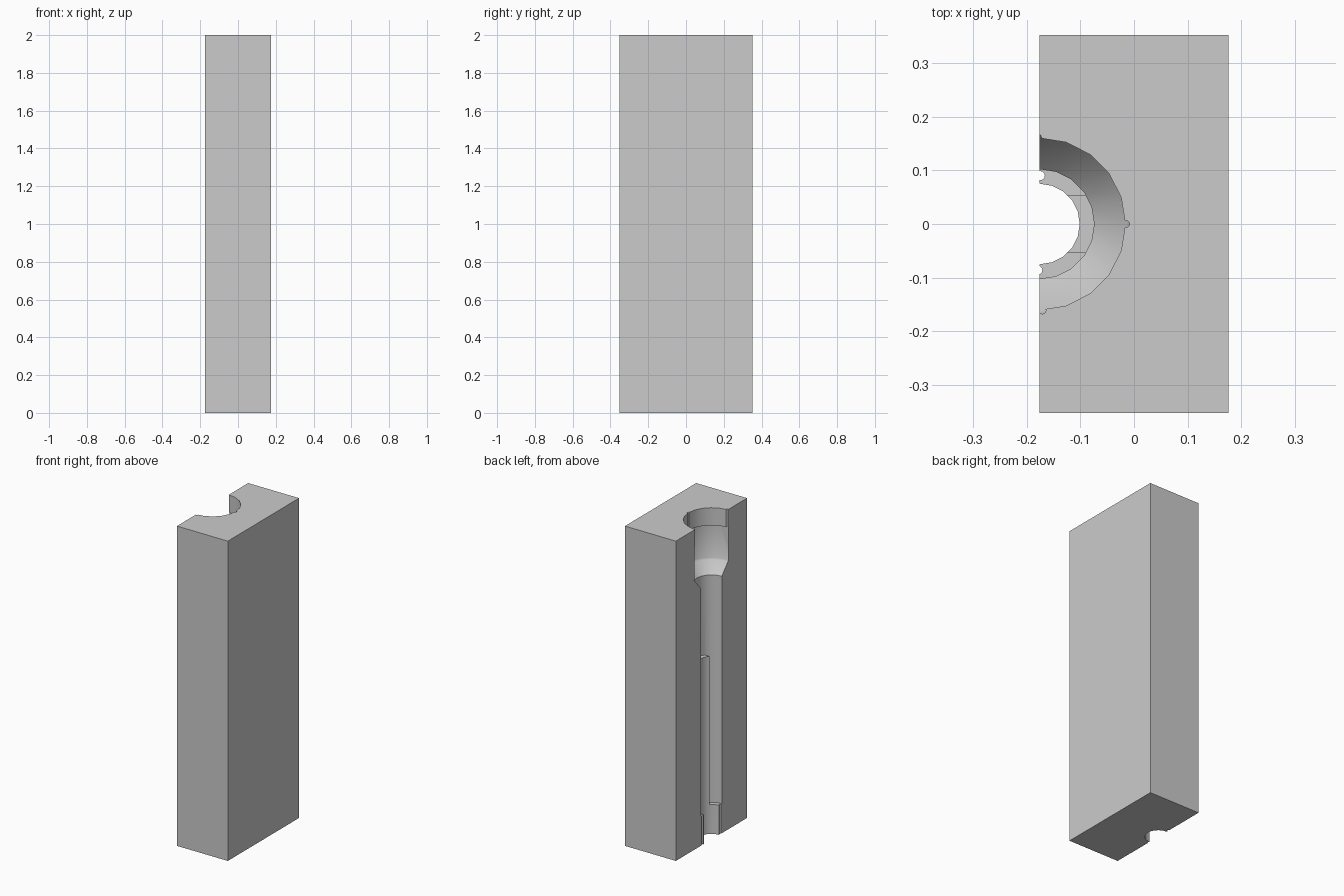
import bpy, bmesh
from math import cos, sin, radians, tau
from mathutils import Matrix, Vector

cube = bpy.data.objects.get("Cube")
if cube:
    bpy.data.objects.remove(cube)

AXIS_X = -0.176  # the bore axis lies in the open side face
SEGMENTS = 20

grey = bpy.data.materials.new("plain grey")
grey.use_nodes = True
grey.diffuse_color = (0.6, 0.6, 0.6, 1)
grey.node_tree.nodes["Principled BSDF"].inputs["Base Color"].default_value = (0.6, 0.6, 0.6, 1)


def finish(name, bm):
    bmesh.ops.recalc_face_normals(bm, faces=bm.faces)
    mesh = bpy.data.meshes.new(name)
    bm.to_mesh(mesh)
    bm.free()
    mesh.materials.append(grey)
    obj = bpy.data.objects.new(name, mesh)
    bpy.context.collection.objects.link(obj)
    return obj


def box(name, low, high):
    low, high = Vector(low), Vector(high)
    bm = bmesh.new()
    bmesh.ops.create_cube(bm, size=1, matrix=Matrix.Translation((low + high) / 2)
                          @ Matrix.Diagonal((*(high - low), 1)))
    return finish(name, bm)


def lathe(name, profile, x=AXIS_X, y=0, steps=SEGMENTS):
    """Turn a closed (radius, height) profile around a vertical axis."""
    bm = bmesh.new()
    verts = [bm.verts.new((x + r, y, z)) for r, z in profile]
    edges = [bm.edges.new(pair) for pair in zip(verts, verts[1:])]
    bmesh.ops.spin(bm, geom=verts + edges, cent=(x, y, 0), axis=(0, 0, 1),
                   angle=tau, steps=steps)
    bmesh.ops.remove_doubles(bm, verts=bm.verts, dist=0.0001)
    return finish(name, bm)


def cut(target, cutter):
    cutter.hide_render = True
    mod = target.modifiers.new("cut", "BOOLEAN")
    mod.operation = "DIFFERENCE"
    mod.solver = "EXACT"
    mod.object = cutter
    bpy.context.view_layer.objects.active = target
    bpy.ops.object.modifier_apply(modifier=mod.name)
    bpy.data.objects.remove(cutter)


def groove(angle, radius, size, bottom, top):
    a = radians(angle)
    return lathe("groove_cutter", [(0, top), (size, top), (size, bottom), (0, bottom)],
                 AXIS_X + radius * cos(a), radius * sin(a), 12)


# Solid block
block = box("half_bored_block", (-0.176, -0.352, 0), (0.176, 0.352, 2))

# Stepped bore: mouth, undercut, cone and long counterbore
bore = lathe("bore_cutter", [(0, 2.1), (0.16, 2.1), (0.16, 1.89), (0.168, 1.89),
                             (0.168, 1.685), (0.163, 1.675), (0.102, 1.607),
                             (0.102, 0.185), (0, 0.185)])
# Leave a raised rib standing at the back of the counterbore
cut(bore, box("rib_space", (AXIS_X + 0.01, -0.054, 0.1), (0.1, 0.054, 1.11)))
cut(block, bore)

# Narrow through hole
cut(block, lathe("hole_cutter", [(0, 1.2), (0.075, 1.2), (0.075, -0.1), (0, -0.1)]))

# Entry grooves in the mouth, and small grooves at the foot
for angle in (0, 91, -88):
    cut(block, groove(angle, 0.161, 0.0065, 1.8, 2.1))
for angle, radius in ((89, 0.09), (-92, 0.086)):
    cut(block, groove(angle, radius, 0.0085, -0.1, 0.3))

# Smooth the curved walls, keep the edges crisp
bpy.ops.object.select_all(action="DESELECT")
block.select_set(True)
bpy.context.view_layer.objects.active = block
bpy.ops.object.shade_smooth_by_angle(angle=radians(28))
